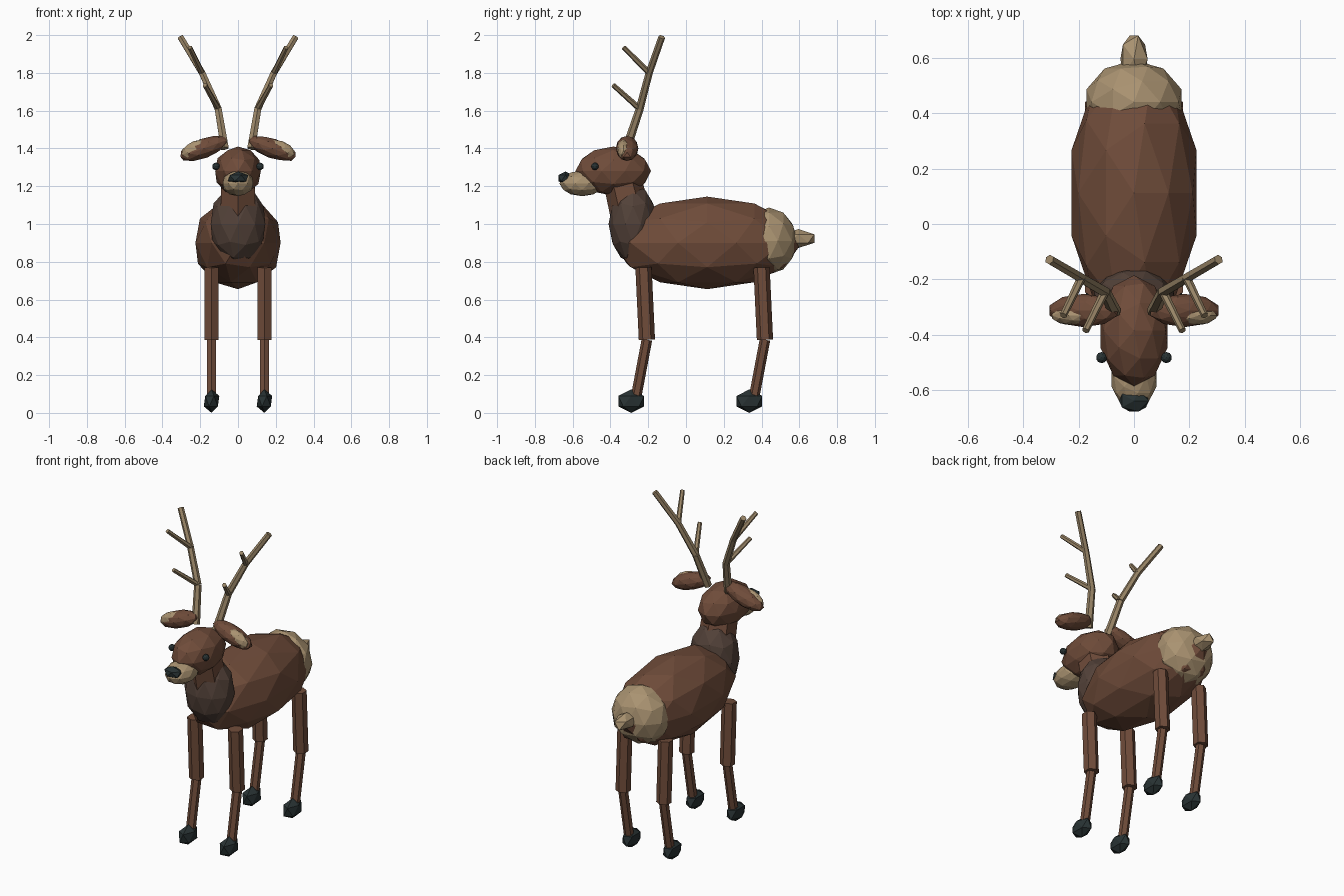
import bpy
from math import radians
from mathutils import Vector

cube = bpy.data.objects.get("Cube")
if cube:
    bpy.data.objects.remove(cube, do_unlink=True)


def material(name, rgb):
    m = bpy.data.materials.new(name)
    m.use_nodes = True
    m.diffuse_color = (*rgb, 1)
    bsdf = next(n for n in m.node_tree.nodes if n.type == "BSDF_PRINCIPLED")
    bsdf.inputs["Base Color"].default_value = (*rgb, 1)
    return m


BROWN = material("coat_brown", (0.16, 0.072, 0.042))
DARK = material("mane_dark_brown", (0.085, 0.053, 0.04))
TAN = material("cream_tan", (0.40, 0.29, 0.165))
HORN = material("antler_tan", (0.32, 0.235, 0.135))
BLACK = material("hoof_black", (0.022, 0.033, 0.034))


def finish(name, mat):
    ob = bpy.context.object
    ob.name = name
    ob.data.materials.append(mat)
    return ob


def blob(name, loc, radii, mat, detail=2, tilt=0):
    """Faceted ellipsoid, optionally tilted about the y axis."""
    bpy.ops.mesh.primitive_ico_sphere_add(subdivisions=detail, radius=1, location=loc)
    ob = finish(name, mat)
    ob.scale = radii
    ob.rotation_euler.y = radians(tilt)
    return ob


def rod(name, a, b, r1, r2, mat, sides=6):
    """Tapered cylinder running from point a to point b."""
    a, b = Vector(a), Vector(b)
    bpy.ops.mesh.primitive_cone_add(vertices=sides, radius1=r1, radius2=r2,
                                    depth=(b - a).length, location=(a + b) / 2)
    ob = finish(name, mat)
    ob.rotation_mode = "QUATERNION"
    ob.rotation_quaternion = Vector((0, 0, 1)).rotation_difference(b - a)
    return ob


# Torso, rump and tail
blob("body", (0, 0.112, 0.9), (0.237, 0.5, 0.245), BROWN)
blob("rump_patch", (0, 0.44, 0.91), (0.18, 0.15, 0.177), TAN)
blob("tail", (0, 0.595, 0.923), (0.055, 0.1, 0.05), TAN, 1)

# Neck and head
blob("mane", (0, -0.28, 1.0), (0.152, 0.13, 0.21), DARK)
rod("neck", (0, -0.28, 1.0), (0, -0.345, 1.26), 0.11, 0.1, BROWN)
blob("head", (0, -0.385, 1.28), (0.127, 0.2, 0.13), BROWN)
blob("muzzle", (0, -0.55, 1.215), (0.085, 0.12, 0.068), TAN)
blob("nose", (0, -0.638, 1.243), (0.06, 0.045, 0.035), BLACK, 1)

for side, s in (("left", 1), ("right", -1)):
    blob(f"{side}_eye", (s * 0.117, -0.482, 1.305), (0.02, 0.02, 0.02), BLACK)

    # Ears droop outwards
    blob(f"{side}_ear", (s * 0.182, -0.312, 1.4), (0.137, 0.06, 0.052), BROWN, 2, s * 20)
    blob(f"{side}_inner_ear", (s * 0.22, -0.33, 1.395), (0.085, 0.035, 0.046), TAN, 2, s * 20)

    # Antler beam and two forward tines
    beam = [(s * x, y, z) for x, y, z in ((0.07, -0.315, 1.4), (0.105, -0.245, 1.61),
                                          (0.19, -0.195, 1.8), (0.305, -0.128, 1.99))]
    radii = (0.024, 0.021, 0.019, 0.018)
    for i in range(3):
        rod(f"{side}_antler_beam_{i + 1}", beam[i], beam[i + 1], radii[i], radii[i + 1], HORN)
    tips = ((s * 0.175, -0.385, 1.735), (s * 0.255, -0.33, 1.935))
    for i, tip in enumerate(tips):
        rod(f"{side}_antler_tine_{i + 1}", beam[i + 1], tip, 0.016, 0.013, HORN)

    # Legs with hooves
    for end, y in (("front", -0.225), ("back", 0.4)):
        x = s * 0.14
        knee = (x, y + 0.018, 0.387)
        rod(f"{side}_{end}_upper_leg", knee, (x, y, 0.77), 0.043, 0.043, BROWN)
        rod(f"{side}_{end}_lower_leg", (x, y - 0.04, 0.08), knee, 0.028, 0.028, BROWN)
        blob(f"{side}_{end}_hoof", (x, y - 0.065, 0.062), (0.046, 0.08, 0.062), BLACK, 1)
